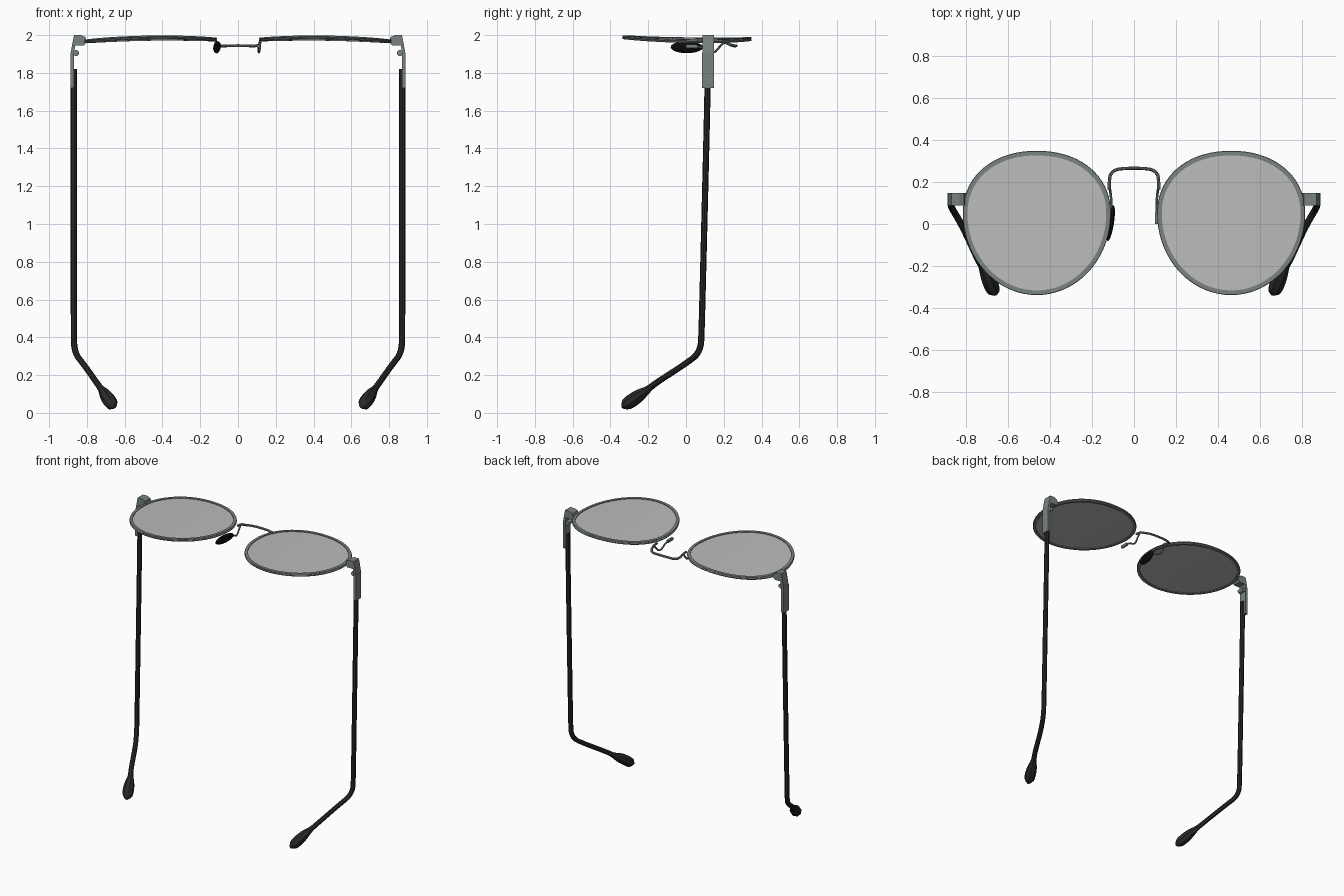
import bpy, bmesh, math
from mathutils import Matrix

cube = bpy.data.objects.get("Cube")
if cube:
    bpy.data.objects.remove(cube, do_unlink=True)


def material(name, rgb, rough=0.5):
    m = bpy.data.materials.new(name)
    m.use_nodes = True
    m.diffuse_color = (*rgb, 1)
    node = m.node_tree.nodes["Principled BSDF"]
    node.inputs["Base Color"].default_value = (*rgb, 1)
    node.inputs["Roughness"].default_value = rough
    return m


METAL = material("grey metal", (0.19, 0.225, 0.215))
DARK = material("dark plastic", (0.022, 0.022, 0.022))
BLACK = material("black rubber", (0.003, 0.003, 0.003))
LENS = material("grey lens", (0.50, 0.50, 0.50))


def finish(name, bm, mat, smooth=True):
    bmesh.ops.recalc_face_normals(bm, faces=bm.faces)
    me = bpy.data.meshes.new(name)
    bm.to_mesh(me)
    bm.free()
    me.materials.append(mat)
    ob = bpy.data.objects.new(name, me)
    bpy.context.collection.objects.link(ob)
    if smooth:
        shade(ob)
    return ob


def shade(ob):
    bpy.ops.object.select_all(action='DESELECT')
    ob.select_set(True)
    bpy.context.view_layer.objects.active = ob
    bpy.ops.object.shade_smooth_by_angle(angle=math.radians(40))


def tube(name, pts, mat, depth, sides=2, steps=5):
    """Smooth round wire through control points (x, y, z, radius factor)."""
    cu = bpy.data.curves.new(name, 'CURVE')
    cu.dimensions = '3D'
    cu.bevel_depth = depth
    cu.bevel_resolution = sides
    cu.use_fill_caps = True
    sp = cu.splines.new('NURBS')
    sp.points.add(len(pts) - 1)
    for p, (x, y, z, r) in zip(sp.points, pts):
        p.co = (x, y, z, 1)
        p.radius = r
    sp.order_u = 3
    sp.use_endpoint_u = True
    sp.resolution_u = steps
    cu.materials.append(mat)
    ob = bpy.data.objects.new(name, cu)
    bpy.context.collection.objects.link(ob)
    bpy.ops.object.select_all(action='DESELECT')
    ob.select_set(True)
    bpy.context.view_layer.objects.active = ob
    bpy.ops.object.convert(target='MESH')
    shade(bpy.context.object)


def box(name, lo, hi, mat):
    bm = bmesh.new()
    size = [b - a for a, b in zip(lo, hi)]
    mid = [(a + b) / 2 for a, b in zip(lo, hi)]
    bmesh.ops.create_cube(bm, size=1, matrix=Matrix.Translation(mid) @ Matrix.Diagonal((*size, 1)))
    return finish(name, bm, mat, False)


# Lens outline and curvature
CX, CY, N = 0.462, 0.05, 72


def surface_z(x, y):
    u = (x - CX) / 0.352
    return 1.984 - 0.012 * u * u - 0.005 * u - 0.014 * y


def ring(bm, s, inset, dz, scale=1.0):
    verts = []
    for i in range(N):
        a = 2 * math.pi * i / N
        c, sn = math.cos(a), math.sin(a)
        p = 2 / 2.15 if sn > 0 else 1
        ry = 0.298 if sn > 0 else 0.388
        x = CX + (0.352 - inset) * scale * math.copysign(abs(c) ** p, c)
        y = CY + (ry - inset) * scale * math.copysign(abs(sn) ** p, sn)
        verts.append(bm.verts.new((s * x, y, surface_z(x, y) + dz)))
    return verts


def bridge_rings(bm, a, b):
    for i in range(N):
        j = (i + 1) % N
        bm.faces.new((a[i], a[j], b[j], b[i]))


def build_lens(side, s):
    # Rim with a shallow groove round its outer edge
    bm = bmesh.new()
    section = [(0.022, 0.009), (0.002, 0.009), (0, 0.003), (0.004, 0),
               (0, -0.003), (0.002, -0.009), (0.022, -0.009)]
    rings = [ring(bm, s, inset, dz) for inset, dz in section]
    for a, b in zip(rings, rings[1:] + rings[:1]):
        bridge_rings(bm, a, b)
    finish(side + "_rim", bm, METAL)
    # Thin bent lens
    bm = bmesh.new()
    layers = []
    for dz in (0.004, -0.004):
        rs = [ring(bm, s, 0.018, dz, k) for k in (1, 0.75, 0.5, 0.25)]
        for a, b in zip(rs, rs[1:]):
            bridge_rings(bm, a, b)
        bm.faces.new(rs[-1])
        layers.append(rs[0])
    bridge_rings(bm, *layers)
    finish(side + "_lens", bm, LENS)


def build_hinge(side, s):
    # Bent end piece joining the rim to the temple
    bm = bmesh.new()
    profile = [(0.80, 1.965), (0.808, 1.99), (0.83, 2.0), (0.868, 2.0), (0.876, 1.96),
               (0.887, 1.90), (0.868, 1.90), (0.862, 1.945), (0.815, 1.945)]
    f = bm.faces.new([bm.verts.new((s * x, 0.088, z)) for x, z in profile])
    ext = bmesh.ops.extrude_face_region(bm, geom=[f])
    bmesh.ops.translate(bm, vec=(0, 0.06, 0),
                        verts=[v for v in ext["geom"] if isinstance(v, bmesh.types.BMVert)])
    finish(side + "_end_piece", bm, METAL, False)
    # Plate on the temple
    xs = sorted((s * 0.868, s * 0.887))
    box(side + "_hinge_plate", (xs[0], 0.086, 1.72), (xs[1], 0.147, 1.908), METAL)
    # Hinge barrel
    bm = bmesh.new()
    bmesh.ops.create_cone(bm, cap_ends=True, segments=16, radius1=0.016, radius2=0.016, depth=0.045,
                          matrix=Matrix.Translation((s * 0.857, 0.118, 1.905))
                          @ Matrix.Rotation(math.pi / 2, 4, 'X'))
    finish(side + "_hinge_barrel", bm, METAL)


def build_temple(side, s):
    path = [(0.869, 0.116, 1.82, 1), (0.869, 0.112, 1.6, 1), (0.869, 0.092, 0.8, 1),
            (0.869, 0.083, 0.45, 1), (0.868, 0.078, 0.32, 1), (0.815, -0.01, 0.255, 1),
            (0.745, -0.165, 0.155, 1), (0.722, -0.2, 0.125, 1.1), (0.700, -0.245, 0.095, 2.1),
            (0.680, -0.29, 0.063, 2.3), (0.664, -0.322, 0.04, 2.0), (0.656, -0.337, 0.027, 0.3)]
    tube(side + "_temple", [(s * x, y, z, r) for x, y, z, r in path], DARK, 0.0165, 2, 6)


def build_pad_arm(side, s):
    # Curled wire under the rim with a small mounting tab
    path = [(0.109, 0.03, 1.942), (0.108, 0.08, 1.94), (0.108, 0.115, 1.915), (0.112, 0.15, 1.905),
            (0.116, 0.175, 1.935), (0.117, 0.20, 1.962), (0.118, 0.215, 1.962)]
    tube(side + "_pad_arm", [(s * x, y, z, 1) for x, y, z in path], METAL, 0.006, 2, 4)
    xs = sorted((s * 0.101, s * 0.115))
    box(side + "_pad_tab", (xs[0], 0.0, 1.932), (xs[1], 0.058, 1.95), METAL)


for side, s in (("left", 1), ("right", -1)):
    build_lens(side, s)
    build_hinge(side, s)
    build_temple(side, s)
    build_pad_arm(side, s)

# Bridge wire arching between the lenses
half = [(0.118, 0.165, 1.967), (0.117, 0.205, 1.965), (0.114, 0.235, 1.948),
        (0.092, 0.258, 1.942), (0.045, 0.265, 1.944)]
arch = half + [(-x, y, z) for x, y, z in reversed(half)]
tube("bridge", [(x, y, z, 1) for x, y, z in arch], METAL, 0.008, 2, 5)

# The single nose pad
bm = bmesh.new()
bmesh.ops.create_uvsphere(bm, u_segments=24, v_segments=14, radius=1,
                          matrix=Matrix.Translation((-0.111, 0.004, 1.936))
                          @ Matrix.Rotation(math.radians(-9), 4, 'Z')
                          @ Matrix.Rotation(math.radians(8), 4, 'Y')
                          @ Matrix.Diagonal((0.015, 0.086, 0.032, 1)))
finish("right_nose_pad", bm, BLACK)
